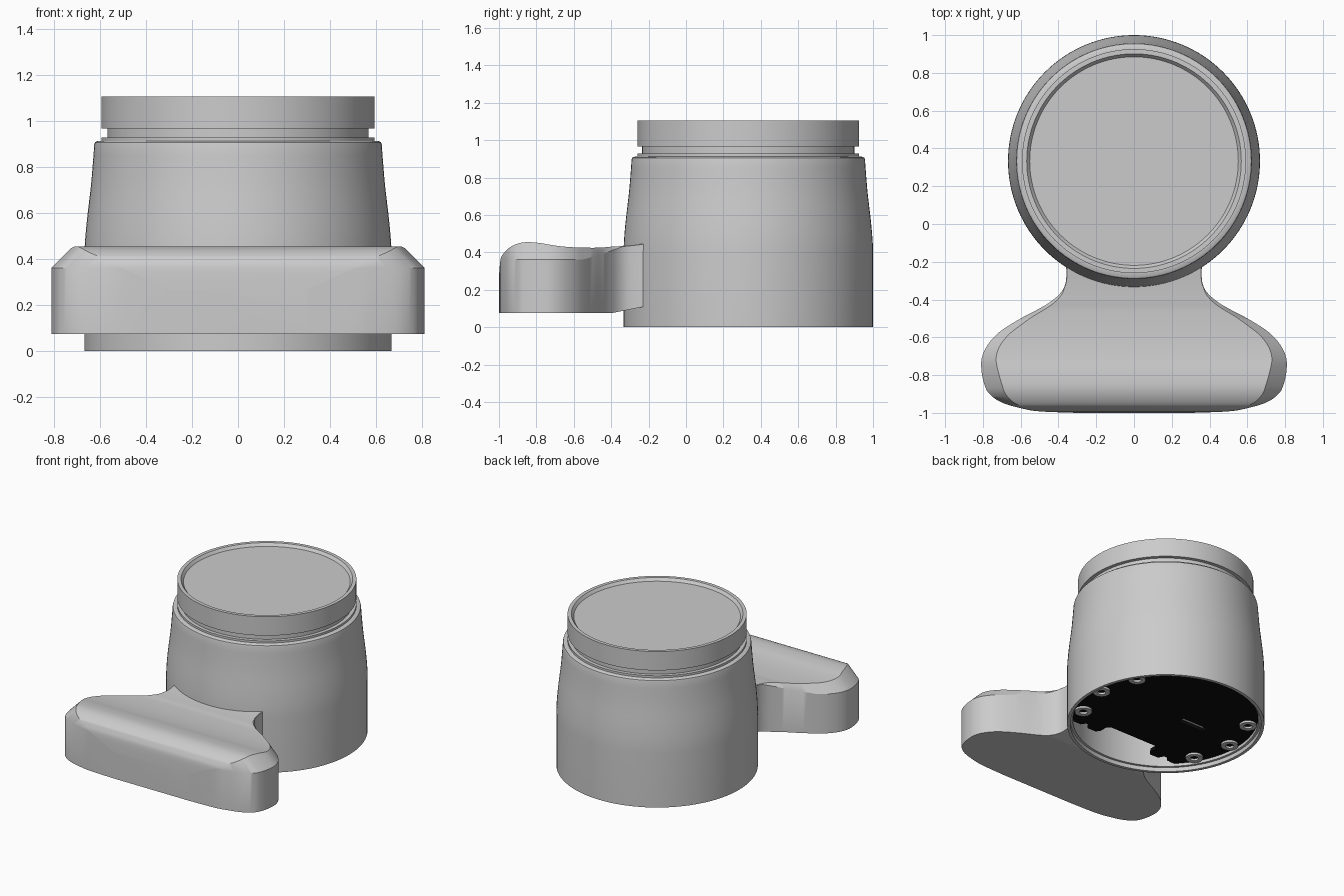
import bpy, bmesh, math
from mathutils import Vector

if "Cube" in bpy.data.objects:
    bpy.data.objects.remove(bpy.data.objects["Cube"])

CY = 0.333          # centre of the round housing on y


def finish(name, bm, angle=30, color=None):
    bmesh.ops.remove_doubles(bm, verts=bm.verts, dist=1e-5)
    bmesh.ops.recalc_face_normals(bm, faces=bm.faces)
    me = bpy.data.meshes.new(name)
    bm.to_mesh(me)
    bm.free()
    ob = bpy.data.objects.new(name, me)
    bpy.context.collection.objects.link(ob)
    if color:
        mat = bpy.data.materials.new(name + "_paint")
        mat.diffuse_color = color
        mat.use_nodes = True
        mat.node_tree.nodes["Principled BSDF"].inputs["Base Color"].default_value = mat.diffuse_color
        me.materials.append(mat)
    shade(ob, angle)
    return ob


def shade(ob, angle=30):
    bpy.ops.object.select_all(action='DESELECT')
    ob.select_set(True)
    bpy.context.view_layer.objects.active = ob
    bpy.ops.object.shade_smooth_by_angle(angle=math.radians(angle))


def lathe(name, profile, x=0, y=CY, steps=128, closed=False):
    bm = bmesh.new()
    vs = [bm.verts.new((x + r, y, z)) for r, z in profile]
    es = [bm.edges.new(p) for p in zip(vs, vs[1:])]
    if closed:
        es.append(bm.edges.new((vs[-1], vs[0])))
    bmesh.ops.spin(bm, geom=vs + es, cent=(x, y, 0), axis=(0, 0, 1),
                   angle=math.tau, steps=steps, use_duplicate=False)
    return finish(name, bm)


def prism(name, outline, z0, z1, color=None):
    bm = bmesh.new()
    f = bm.faces.new([bm.verts.new((x, y, z0)) for x, y in outline])
    up = bmesh.ops.extrude_face_region(bm, geom=[f])["geom"]
    bmesh.ops.translate(bm, vec=(0, 0, z1 - z0),
                        verts=[v for v in up if isinstance(v, bmesh.types.BMVert)])
    return finish(name, bm, color=color)


def cut(ob, cutter):
    mod = ob.modifiers.new("cut", 'BOOLEAN')
    mod.operation, mod.solver, mod.object = 'DIFFERENCE', 'EXACT', cutter
    bpy.context.view_layer.objects.active = ob
    bpy.ops.object.modifier_apply(modifier="cut")
    bpy.data.objects.remove(cutter)
    shade(ob)


# Hollow housing, gently tapered
lathe("housing", [
    (0, .85), (.585, .85), (.595, .75), (.615, .6), (.628, .45), (.628, .03),
    (.645, .03), (.645, 0), (.667, 0), (.667, .40), (.6655, .45), (.662, .5),
    (.6575, .55), (.652, .6), (.646, .65), (.640, .7), (.635, .75), (.631, .8),
    (.627, .85), (.624, .895), (.621, .906), (.613, .911), (.593, .913),
    (.593, .928), (.567, .928), (0, .928)])

# Lid with neck groove below and shallow recessed top
lathe("lid", [(.567, .925), (.567, .967), (.593, .967), (.593, 1.105),
              (.568, 1.105), (.552, 1.085), (0, 1.085)])

# Front handle: cross-sections along y as (y, half width, top height)
rows = [(-1.0, .30, .27), (-.992, .50, .36), (-.975, .60, .395), (-.945, .70, .425),
        (-.90, .765, .447), (-.85, .792, .455), (-.78, .807, .45), (-.71, .806, .438),
        (-.64, .775, .43), (-.57, .71, .426), (-.50, .60, .425), (-.45, .505, .426),
        (-.41, .44, .43), (-.36, .385, .433), (-.30, .36, .438), (-.20, .36, .45)]


def smooth_rows(pts, n=5):
    pts = [Vector(p) for p in pts]
    ext = [pts[0]] + pts + [pts[-1]]
    out = []
    for a, b, c, d in zip(ext, ext[1:], ext[2:], ext[3:]):
        for i in range(n):
            t = i / n
            out.append(.5 * (2 * b + (c - a) * t + (2 * a - 5 * b + 4 * c - d) * t * t
                             + (3 * b - a - 3 * c + d) * t ** 3))
    return out + [pts[-1]]


bm = bmesh.new()
rings = []
for y, w, top in smooth_rows(rows):
    fade = min(1, max(0, (-.33 - y) / .22))
    c = max(.003, (top - .362) * fade)
    bot = .075 + max(0, y + .40) * .2
    half = [(w, bot), (w, top - c), (w - c, top)]
    ring = half + [(-x, z) for x, z in reversed(half)]
    rings.append([bm.verts.new((x, y, z)) for x, z in ring])
for a, b in zip(rings, rings[1:]):
    for i in range(6):
        j = (i + 1) % 6
        bm.faces.new((a[i], a[j], b[j], b[i]))
bm.faces.new(rings[0])
bm.faces.new(rings[-1])
handle = finish("handle", bm)
cut(handle, lathe("housing_cutter", [(0, -.1), (.65, -.1), (.65, .8), (0, .8)]))

# Black base plate with stepped front edge and a slot
R = .626
start = -math.asin(.44 / R)
sweep = math.pi - 2 * start
outline = [(R * math.cos(start + sweep * i / 72), CY + R * math.sin(start + sweep * i / 72))
           for i in range(73)]
step = [(-.38, -.44), (-.36, -.41), (-.33, -.41), (-.31, -.45), (-.24, -.45),
        (-.22, -.42), (-.22, -.36), (-.19, -.34)]
step += [(-x, y) for x, y in reversed(step)]
outline += [(x, CY + y) for x, y in step]
plate = prism("base_plate", outline, .05, .075, (.004, .004, .004, 1))
cut(plate, prism("slot_cutter", [(-.31, CY + .015), (-.1, CY + .015),
                                 (-.1, CY + .065), (-.31, CY + .065)], 0, .15))

# Grey backing seen through the slot
prism("slot_backing", [(-.33, CY - .01), (-.08, CY - .01),
                       (-.08, CY + .09), (-.33, CY + .09)], .09, .10)

# Screw bosses around the plate
for i, deg in enumerate((-30, 0, 30, 150, 180, 210)):
    a = math.radians(deg)
    lathe("screw_boss_%d" % (i + 1),
          [(0, .06), (.028, .06), (.028, .035), (.058, .035), (.058, .08)],
          .565 * math.cos(a), CY + .565 * math.sin(a), 32)
